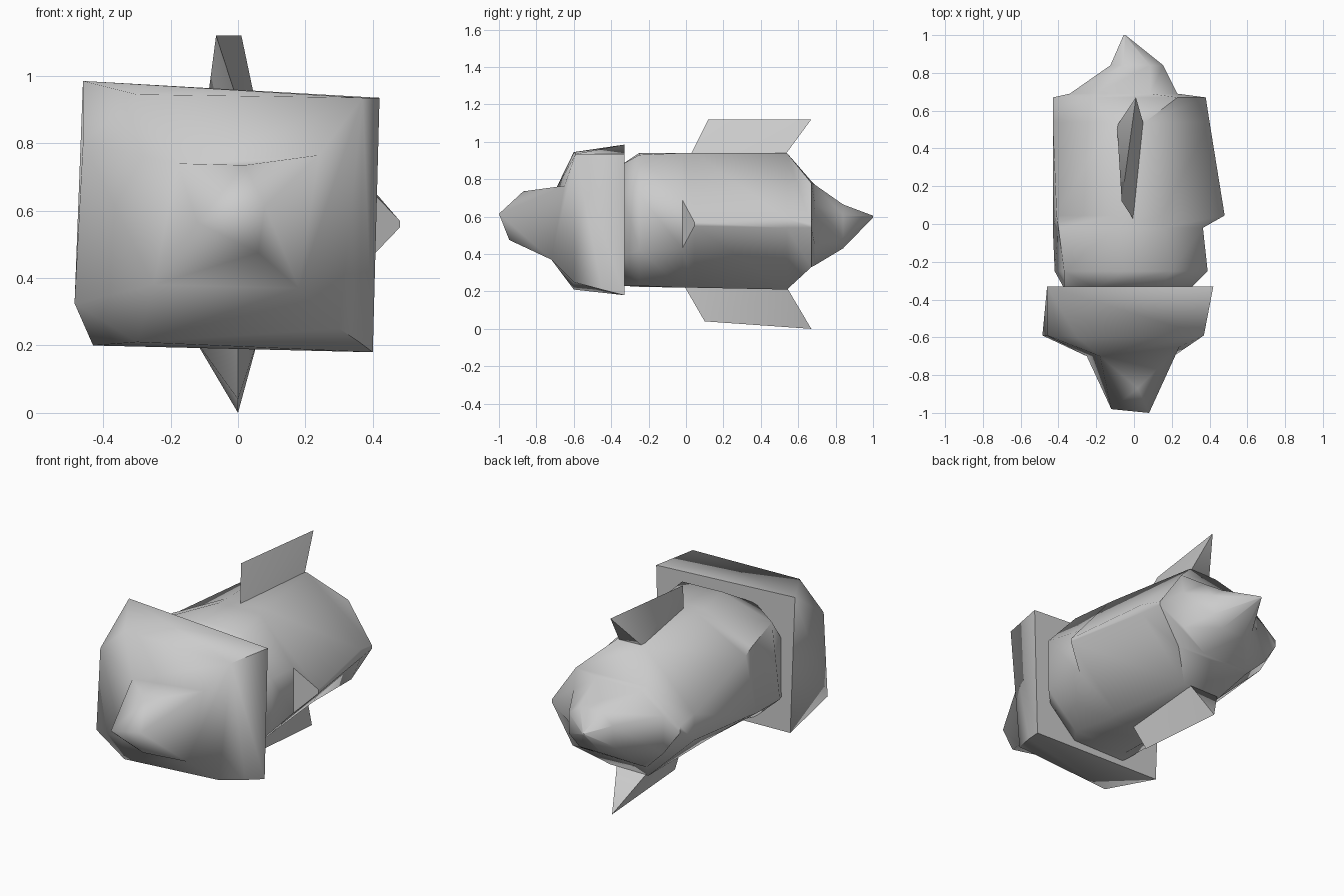
import bpy
import bmesh
from math import radians

default_cube = bpy.data.objects.get("Cube")
if default_cube:
    bpy.data.objects.remove(default_cube, do_unlink=True)

grey = bpy.data.materials.new("plain grey")
grey.use_nodes = True
colour = (0.6, 0.6, 0.6, 1)
grey.diffuse_color = colour
grey.node_tree.nodes["Principled BSDF"].inputs["Base Color"].default_value = colour


def finish(name, bm, angle):
    """Turn a bmesh into a smooth-shaded grey object."""
    bmesh.ops.recalc_face_normals(bm, faces=bm.faces)
    mesh = bpy.data.meshes.new(name)
    bm.to_mesh(mesh)
    bm.free()
    mesh.materials.append(grey)
    part = bpy.data.objects.new(name, mesh)
    bpy.context.collection.objects.link(part)
    bpy.ops.object.select_all(action='DESELECT')
    part.select_set(True)
    bpy.context.view_layer.objects.active = part
    bpy.ops.object.shade_smooth_by_angle(angle=radians(angle))


def loft(name, rings, angle=60):
    """Bridge matching cross-sections and close both ends."""
    bm = bmesh.new()
    loops = [[bm.verts.new(point) for point in ring] for ring in rings]
    count = len(loops[0])
    for near, far in zip(loops, loops[1:]):
        for i in range(count):
            j = (i + 1) % count
            bm.faces.new((near[i], near[j], far[j], far[i]))
    bm.faces.new(loops[0])
    bm.faces.new(loops[-1])
    finish(name, bm, angle)


def section(y, left, right, bottom, top, cut=.25):
    """Regular chamfered box cross-section facing along y."""
    dx = (right - left) * cut
    dz = (top - bottom) * cut
    return ring(y, (left + dx, top), (right - dx, top),
                (right, top - dz), (right, bottom + dz),
                (right - dx, bottom), (left + dx, bottom),
                (left, bottom + dz), (left, top - dz))


def ring(y, *outline):
    """Uneven cross-section, clockwise from its upper left corner."""
    return [(x, y, z) for x, z in outline]


def hull(bm, points):
    """Add the solid spanned by some corner points; return its corners."""
    corners = [bm.verts.new(point) for point in points]
    bmesh.ops.convex_hull(bm, input=corners)
    return corners


def faceted(name, points, angle=60):
    bm = bmesh.new()
    hull(bm, points)
    finish(name, bm, angle)


# Lopsided block head with a slanted snout welded on at the snout root
snout_root = [(-.18, -.7, .74), (.24, -.65, .765), (.18, -.72, .37), (-.25, -.7, .38)]
head_back = [(-.46, -.33, .985), (.42, -.33, .935), (.4, -.33, .18), (-.43, -.33, .2)]
head_front = [(-.3, -.6, .945), (.37, -.59, .935), (.36, -.45, .21), (.3, -.6, .25),
              (-.3, -.6, .21), (-.485, -.59, .325), (-.46, -.59, .8)]
snout_end = [(.02, -.87, .735), (.08, -1, .615), (.06, -.945, .475), (-.12, -.98, .565)]
head = bmesh.new()
for block in (head_back + head_front, snout_end):
    seam = set(hull(head, snout_root + block)[:4])
    hidden = [face for face in head.faces if set(face.verts) <= seam]
    bmesh.ops.delete(head, geom=hidden, context='FACES_ONLY')
bmesh.ops.remove_doubles(head, verts=head.verts, dist=.001)
finish("head", head, 65)

# Body with a ridge down each flank, closing to a pointed tail
loft("body", [
    section(-.34, -.37, .3, .23, .88),
    ring(-.25, (-.05, .94), (.2, .93), (.39, .72), (.39, .42),
         (.2, .23), (-.15, .225), (-.42, .42), (-.37, .85)),
    ring(-.02, (-.1, .94), (.16, .94), (.365, .69), (.365, .43),
         (.16, .22), (-.15, .22), (-.43, .43), (-.4, .8)),
    ring(.045, (-.1, .94), (.15, .94), (.48, .57), (.48, .55),
         (.16, .22), (-.15, .22), (-.43, .44), (-.41, .78)),
    ring(.54, (-.12, .94), (.06, .94), (.4, .59), (.4, .54),
         (.1, .21), (-.14, .21), (-.43, .49), (-.43, .64)),
    ring(.67, (-.22, .79), (.23, .78), (.38, .56), (.38, .54),
         (.25, .33), (-.22, .33), (-.43, .58), (-.43, .62)),
    section(.69, -.34, .23, .34, .77),
    section(.84, -.125, .155, .43, .665),
    section(1, -.055, -.045, .595, .605),
])

# Fins above and below
faceted("upper_fin", [(0, .02, .92), (-.09, .52, .93), (.05, .53, .93),
                      (-.065, .12, 1.12), (.01, .67, 1.12)])
faceted("lower_fin", [(0, -.01, .23), (-.13, .54, .22), (.06, .54, .22),
                      (0, .1, .04), (0, .67, 0)])
